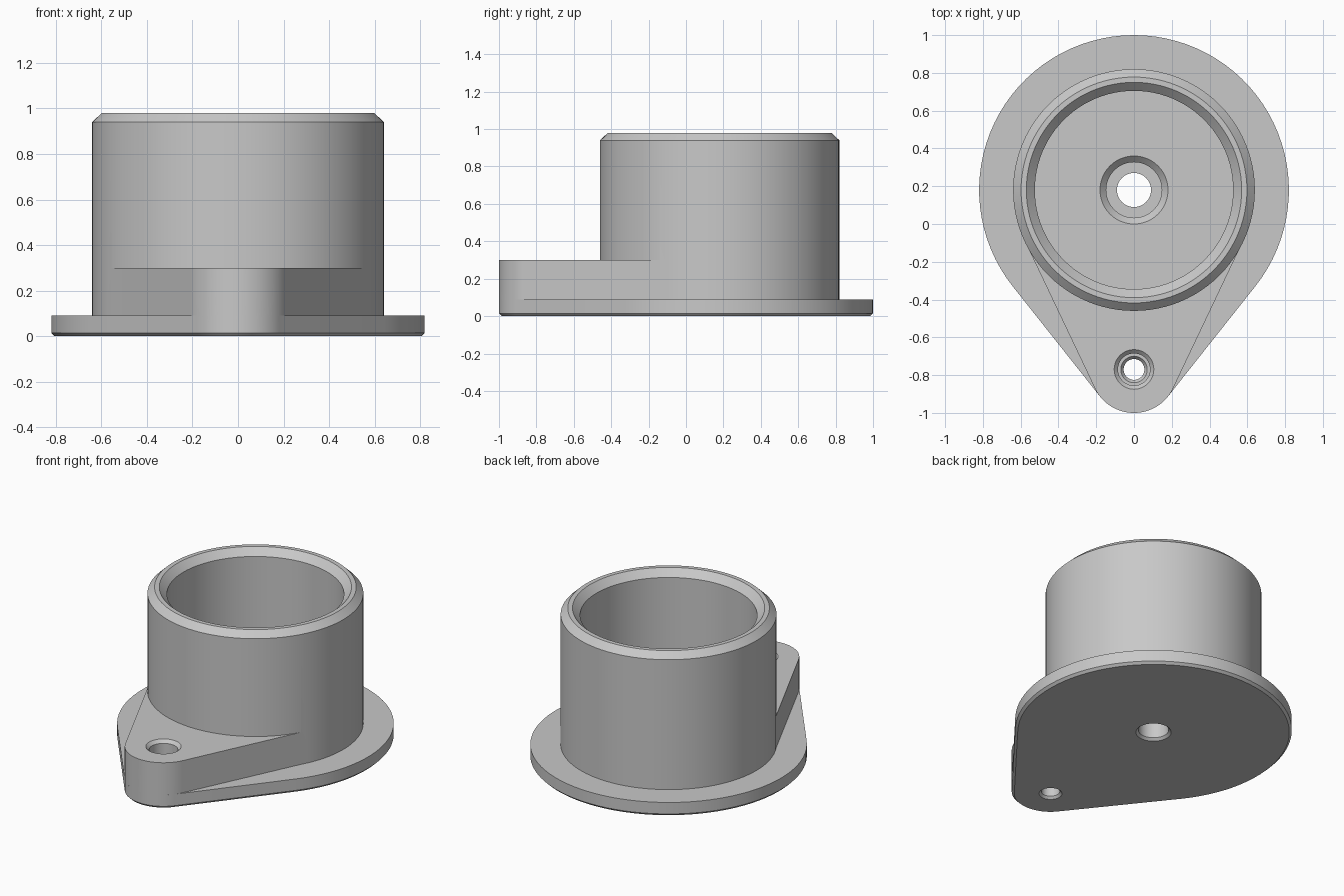
import bpy, bmesh, math

old = bpy.data.objects.get("Cube")
if old:
    bpy.data.objects.remove(old, do_unlink=True)

CUP_Y, LUG_Y = 0.18, -0.77
CUP_R, FLANGE_R, LUG_R = 0.64, 0.82, 0.23
TOP, LUG_TOP, FLOOR = 0.98, 0.30, 0.30

grey = bpy.data.materials.new("light grey")
grey.use_nodes = True
colour = (0.58, 0.58, 0.58, 1)
grey.diffuse_color = colour
grey.node_tree.nodes["Principled BSDF"].inputs["Base Color"].default_value = colour


def loft(name, rings):
    """Closed solid through matching rings, capped at both ends."""
    bm = bmesh.new()
    loops = [[bm.verts.new(p) for p in ring] for ring in rings]
    n = len(loops[0])
    for a, b in zip(loops, loops[1:]):
        for i in range(n):
            j = (i + 1) % n
            bm.faces.new((a[i], a[j], b[j], b[i]))
    bm.faces.new(loops[0][::-1])
    bm.faces.new(loops[-1])
    bmesh.ops.recalc_face_normals(bm, faces=bm.faces)
    mesh = bpy.data.meshes.new(name)
    bm.to_mesh(mesh)
    bm.free()
    mesh.materials.append(grey)
    ob = bpy.data.objects.new(name, mesh)
    bpy.context.collection.objects.link(ob)
    return ob


def lathe(name, y, profile, n=96):
    """Solid of revolution from (radius, height) pairs."""
    turn = [2 * math.pi * i / n for i in range(n)]
    return loft(name, [[(r * math.cos(t), y + r * math.sin(t), z) for t in turn]
                       for r, z in profile])


def teardrop(big, small, z, n=64):
    """Outline of two circles joined by their common tangents."""
    a = math.asin((big - small) / (CUP_Y - LUG_Y))
    ring = []
    for r, y, start, end in ((big, CUP_Y, -a, math.pi + a),
                             (small, LUG_Y, math.pi + a, 2 * math.pi - a)):
        for i in range(n + 1):
            t = start + (end - start) * i / n
            ring.append((r * math.cos(t), y + r * math.sin(t), z))
    return ring


def combine(target, tool, operation):
    mod = target.modifiers.new(tool.name, "BOOLEAN")
    mod.object, mod.operation, mod.solver = tool, operation, "EXACT"
    bpy.context.view_layer.objects.active = target
    bpy.ops.object.modifier_apply(modifier=mod.name)
    bpy.data.objects.remove(tool, do_unlink=True)


# Base flange with a small bevel underneath
e = 0.015
body = loft("flanged_cup", [teardrop(FLANGE_R - e, LUG_R - e, 0),
                            teardrop(FLANGE_R, LUG_R, e),
                            teardrop(FLANGE_R, LUG_R, 0.09)])

# Raised mounting lug and cup barrel
lug = loft("lug", [teardrop(CUP_R - 0.002, LUG_R, z) for z in (0.09, LUG_TOP)])
barrel = lathe("barrel", CUP_Y, [(CUP_R, 0.05), (CUP_R, TOP - 0.04), (0.598, TOP)])
combine(body, lug, "UNION")
combine(body, barrel, "UNION")

# Cup bore, counterbored centre hole and counterbored lug hole
bore = lathe("bore", CUP_Y, [(0.525, FLOOR), (0.525, TOP - 0.045), (0.57, TOP),
                             (0.57, TOP + 0.1)])
centre = lathe("centre_hole", CUP_Y, [
    (0.105, -0.05), (0.105, 0), (0.09, e), (0.09, 0.15), (0.147, 0.15),
    (0.147, FLOOR - 0.033), (0.18, FLOOR), (0.18, FLOOR + 0.1)], 64)
screw = lathe("lug_hole", LUG_Y, [
    (0.068, -0.05), (0.068, 0), (0.055, e), (0.055, 0.13), (0.07, 0.15), (0.085, 0.15),
    (0.085, LUG_TOP - 0.02), (0.105, LUG_TOP), (0.105, LUG_TOP + 0.1)], 48)
for cutter in (bore, centre, screw):
    combine(body, cutter, "DIFFERENCE")

# Smooth round walls, keep machined edges crisp
bpy.ops.object.select_all(action="DESELECT")
body.select_set(True)
bpy.context.view_layer.objects.active = body
bpy.ops.object.shade_smooth_by_angle(angle=math.radians(25))
